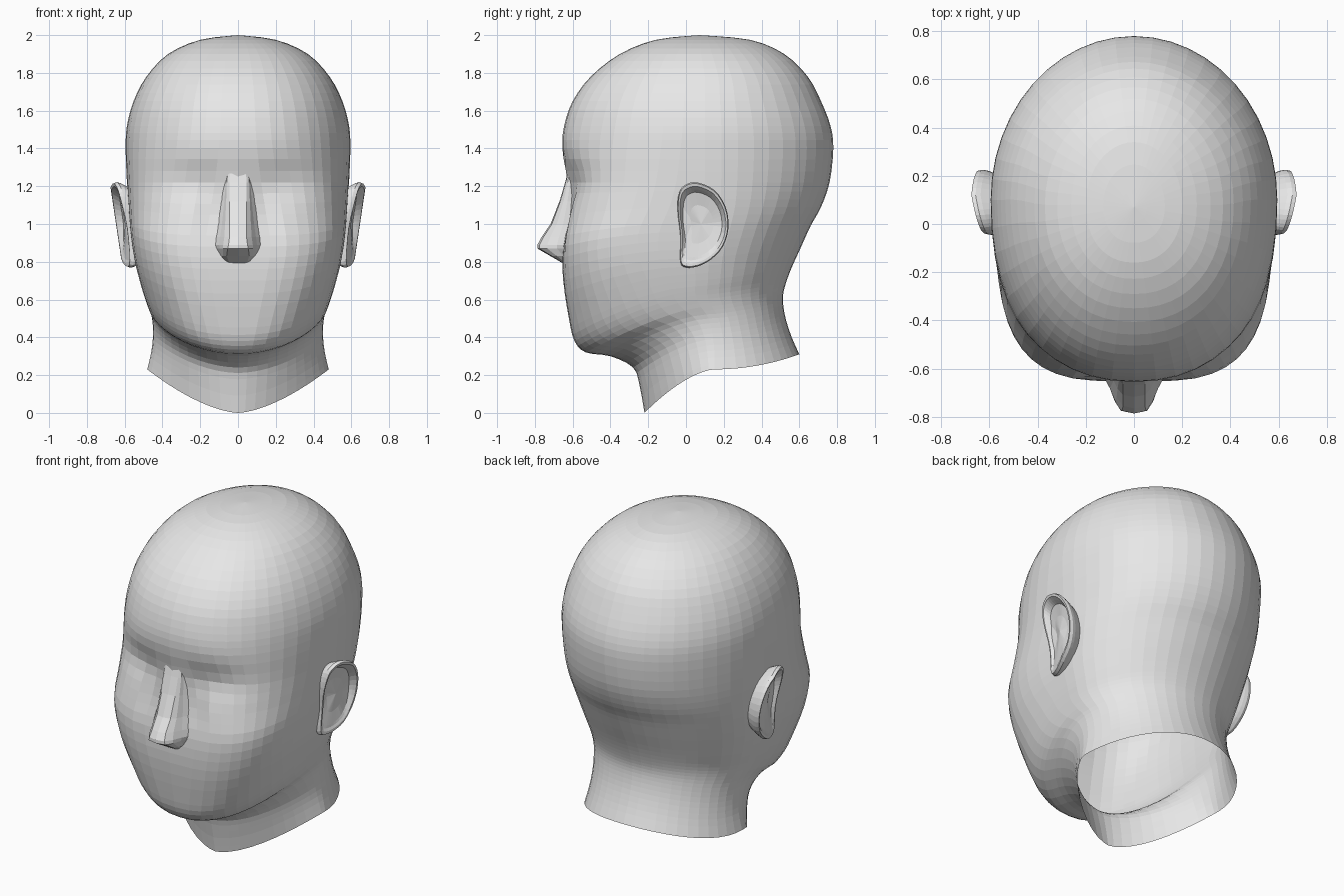
import bpy, math

if "Cube" in bpy.data.objects:
    bpy.data.objects.remove(bpy.data.objects["Cube"])

clay = bpy.data.materials.new("light_grey_clay")
clay.diffuse_color = (0.8, 0.8, 0.8, 1)
clay.use_nodes = True
clay.node_tree.nodes["Principled BSDF"].inputs["Base Color"].default_value = clay.diffuse_color


def add_mesh(name, verts, faces):
    me = bpy.data.meshes.new(name)
    me.from_pydata(verts, [], faces)
    me.materials.append(clay)
    ob = bpy.data.objects.new(name, me)
    bpy.context.collection.objects.link(ob)
    return ob


def spline(pts, steps, closed=False):
    """Catmull-Rom through tuples of any length."""
    n, out = len(pts), []
    for i in range(n if closed else n - 1):
        if closed:
            p = [pts[(i + k) % n] for k in (-1, 0, 1, 2)]
        else:
            p = [pts[min(max(i + k, 0), n - 1)] for k in (-1, 0, 1, 2)]
        for s in range(steps):
            t = s / steps
            out.append(tuple(
                0.5 * (2 * b + (c - a) * t + (2 * a - 5 * b + 4 * c - d) * t * t
                       + (3 * b - a - 3 * c + d) * t ** 3)
                for a, b, c, d in zip(*p)))
    return out if closed else out + [pts[-1]]


def bridge(rows, count, closed=True):
    faces = []
    for r in range(rows - 1):
        for i in range(count if closed else count - 1):
            j = (i + 1) % count
            faces.append((r * count + i, r * count + j,
                          (r + 1) * count + j, (r + 1) * count + i))
    return faces


def bump(d, width):
    return math.exp(-(d / width) ** 2)


# Head and neck: tilted rings, from the open neck edge up to the crown
# front y, front z, half width, side y, side z, back y, back z, front squareness
RINGS = [
    (-.22, .00, .48, .15, .23, .60, .31, 1.6),
    (-.245, .14, .458, .15, .33, .56, .40, 1.75),
    (-.28, .24, .45, .14, .42, .53, .49, 1.85),
    (-.40, .30, .455, .12, .50, .515, .57, 1.95),
    (-.53, .32, .474, .08, .56, .515, .63, 2.1),
    (-.59, .38, .495, .05, .62, .53, .69, 2.3),
    (-.62, .50, .52, .05, .70, .56, .77, 2.6),
    (-.65, .70, .55, .05, .82, .61, .88, 3.1),
    (-.655, .88, .57, .08, .96, .66, .99, 3.4),
    (-.635, 1.05, .58, .10, 1.09, .715, 1.09, 3.0),
    (-.635, 1.22, .588, .10, 1.22, .76, 1.22, 2.6),
    (-.655, 1.40, .595, .10, 1.40, .78, 1.40, 2.3),
    (-.645, 1.52, .588, .10, 1.52, .765, 1.52, 2.2),
    (-.60, 1.65, .553, .10, 1.65, .715, 1.65, 2.2),
    (-.505, 1.78, .485, .10, 1.78, .645, 1.78, 2.2),
    (-.35, 1.90, .37, .08, 1.90, .52, 1.90, 2.2),
    (-.16, 1.975, .20, .08, 1.975, .34, 1.975, 2.2),
    (.07, 2.0, .0, .07, 2.0, .07, 2.0, 2.2),
]
SEG = 48
rings = spline(RINGS, 3)[:-1]
verts = []
for yf, zf, w, ys, zs, yb, zb, n in rings:
    for i in range(SEG):
        a = 2 * math.pi * i / SEG
        s, c = math.sin(a), math.cos(a)
        front = c > 0
        e = 2 / n if front else 1
        q = 1.3 + max(0, min(1, (2.1 - n) / .4)) * .7
        ye, ze = (yf, zf) if front else (yb, zb)
        x = math.copysign(w * abs(s) ** e, s)
        y = ys + (ye - ys) * abs(c) ** e
        z = zs + (ze - zs) * abs(c) ** q
        if y < 0:  # shallow eye sockets and the dip beside the nose
            y += .04 * bump(abs(x) - .24, .18) * bump(z - 1.22, .11)
            y += .03 * bump(abs(x) - .11, .08) * bump(z - 1.04, .15)
        verts.append((x, y, z))
faces = bridge(len(rings), SEG)
top = len(verts)
verts.append((0, .07, 2.0))
faces += [(top - SEG + i, top - SEG + (i + 1) % SEG, top) for i in range(SEG)]
add_mesh("head_and_neck", verts, faces)

# Nose: z, front y, half width of the ridge, half width at the face
NOSE = [(1.33, -.61, .04, .06), (1.22, -.637, .045, .085), (1.12, -.665, .045, .10),
        (1.0, -.71, .045, .125), (.93, -.755, .045, .145), (.89, -.775, .05, .15),
        (.87, -.775, .055, .14), (.83, -.71, .06, .12), (.79, -.645, .045, .07)]
verts = []
for z, y, f, b in NOSE:
    half = [(b, -.59), ((f + b) / 2, -.59 + (y + .59) * .5), (f, y)]
    row = [(-x, yy, z) for x, yy in half] + [(x, yy, z) for x, yy in half[::-1]]
    verts += spline(row, 2)
add_mesh("nose", verts, bridge(len(NOSE), 11, False)[::-1])

# Ears: outline in y, z, repeated as scaled loops for back, rim and bowl
OUTLINE = [(.06, 1.22), (.15, 1.18), (.21, 1.09), (.225, .98), (.195, .88),
           (.13, .81), (.06, .775), (0, .77), (-.03, .80), (-.03, .93),
           (-.045, 1.08), (-.035, 1.17), (0, 1.21)]
LOOPS = [(.80, -.10), (.97, -.03), (1.0, -.01), (.97, .008), (.90, .006),
         (.83, -.012), (.76, -.032), (.45, -.04), (.02, -.03)]
outline = spline(OUTLINE, 3, True)
for side, name in ((1, "ear_left"), (-1, "ear_right")):
    verts = []
    for k, dx in LOOPS:
        for y, z in outline:
            yy, zz = .08 + (y - .08) * k, 1.0 + (z - 1.0) * k
            rim = .575 + .15 * (zz - .78) + .25 * min(yy, .12)
            rim -= .02 * bump(yy + .04, .05) * bump(zz - .95, .15)
            if -.09 < dx and k < .85:  # the bowl fades out at the lobe
                dx_here = dx * min(1, max(.1, (zz - .8) / .2))
            else:
                dx_here = dx
            verts.append((side * (rim + dx_here), yy, zz))
    n = len(outline)
    faces = bridge(len(LOOPS), n)
    faces.append(tuple(range(len(verts) - n, len(verts))))
    if side > 0:
        faces = [f[::-1] for f in faces]
    add_mesh(name, verts, faces)
